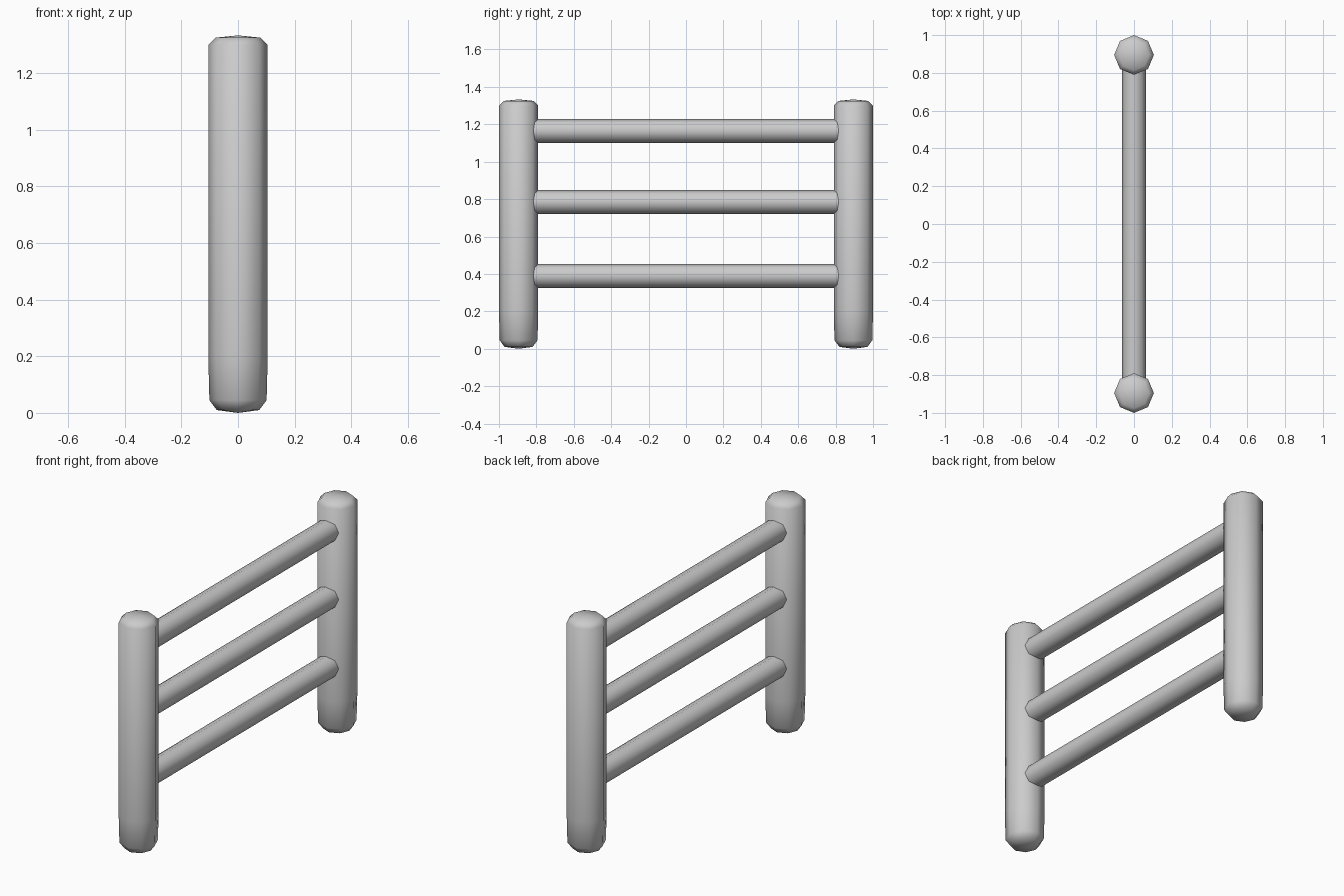
import bpy
import bmesh
import math
from mathutils import Matrix

cube = bpy.data.objects.get("Cube")
if cube:
    bpy.data.objects.remove(cube, do_unlink=True)

grey = bpy.data.materials.new("light grey")
grey.use_nodes = True
colour = (0.6, 0.6, 0.6, 1)
grey.diffuse_color = colour
grey.node_tree.nodes["Principled BSDF"].inputs["Base Color"].default_value = colour


def make_bar(name, profile, matrix, sides=8):
    """Lathe (radius, height) pairs into a closed bar with domed ends."""
    bm = bmesh.new()
    rings = []
    for r, h in profile:
        if r == 0:
            rings.append([bm.verts.new((0, 0, h))] * sides)
        else:
            rings.append([bm.verts.new((r * math.cos(math.tau * i / sides),
                                        r * math.sin(math.tau * i / sides), h))
                          for i in range(sides)])
    for low, high in zip(rings, rings[1:]):
        for i in range(sides):
            j = (i + 1) % sides
            corners = [low[i], low[j], high[j], high[i]]
            bm.faces.new(list(dict.fromkeys(corners)))
    bm.transform(matrix)
    bmesh.ops.recalc_face_normals(bm, faces=bm.faces)
    mesh = bpy.data.meshes.new(name)
    bm.to_mesh(mesh)
    bm.free()
    mesh.materials.append(grey)
    bar = bpy.data.objects.new(name, mesh)
    bpy.context.collection.objects.link(bar)
    bpy.ops.object.select_all(action="DESELECT")
    bpy.context.view_layer.objects.active = bar
    bar.select_set(True)
    bpy.ops.object.shade_smooth_by_angle(angle=math.radians(60))


# Upright posts, slightly tapered towards the foot
post = [(0, 0), (0.075, 0.01), (0.101, 0.045), (0.105, 0.2),
        (0.105, 1.3), (0.08, 1.325), (0, 1.333)]
for name, y in (("front_post", -0.895), ("back_post", 0.895)):
    make_bar(name, post, Matrix.Translation((0, y, 0)))

# Rungs running between the posts, ends buried in them
rung = [(0, -0.83), (0.064, -0.825), (0.064, 0.825), (0, 0.83)]
lie_down = Matrix.Rotation(math.radians(90), 4, "X")
for name, z in (("lower_rung", 0.39), ("middle_rung", 0.785), ("upper_rung", 1.165)):
    make_bar(name, rung, Matrix.Translation((0, 0, z)) @ lie_down)
